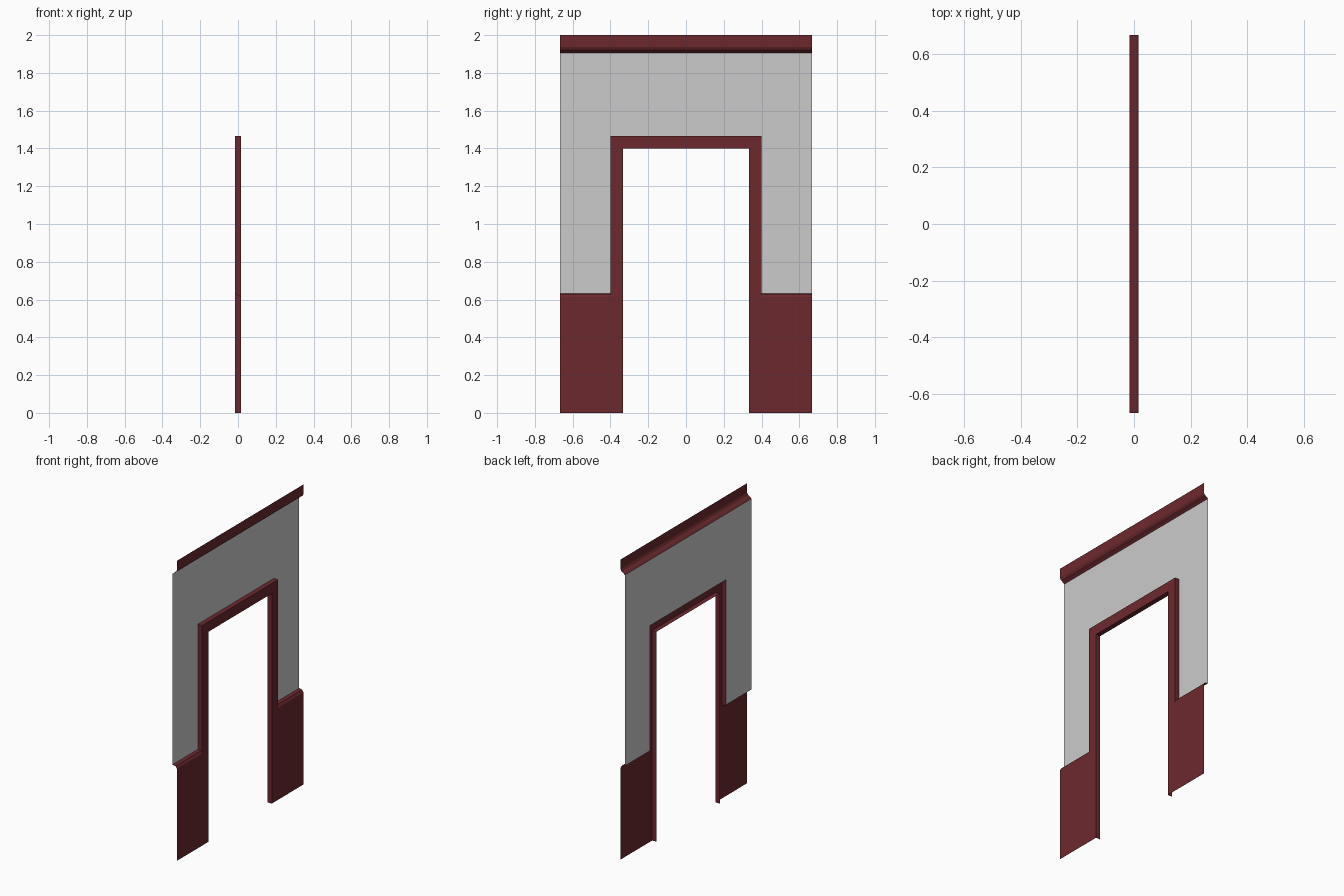
import bpy

if "Cube" in bpy.data.objects:
    bpy.data.objects.remove(bpy.data.objects["Cube"])

FRONT, BACK = 0.016, -0.016      # x of the raised trim and of the wall face
HALF = 0.667                     # half length along y
IN_Y, IN_Z = 0.333, 1.40         # clear opening
OUT_Y, OUT_Z = 0.40, 1.467       # outer edge of the casing
RAIL, TOP = 0.633, 1.905         # bottom and top of the plain wall

red = bpy.data.materials.new("dark_red_wood")
red.diffuse_color = (0.15, 0.022, 0.028, 1)
red.use_nodes = True
red.node_tree.nodes["Principled BSDF"].inputs["Base Color"].default_value = red.diffuse_color


def sheet(name, rows, mat=None, mirror=False):
    """Skin a grid of points, one list per row; optionally mirror across y."""
    n = len(rows[0])
    verts = [p for row in rows for p in row]
    faces = [(i * n + j, (i + 1) * n + j, (i + 1) * n + j + 1, i * n + j + 1)
             for i in range(len(rows) - 1) for j in range(n - 1)]
    mesh = bpy.data.meshes.new(name)
    mesh.from_pydata(verts, [], faces)
    if mat:
        mesh.materials.append(mat)
    ob = bpy.data.objects.new(name, mesh)
    bpy.context.collection.objects.link(ob)
    if mirror:
        m = ob.modifiers.new("mirror", 'MIRROR')
        m.use_axis = (False, True, False)
    return ob


def run(profile, y0, y1):
    """Extrude an (x, z) profile along y."""
    return [[(x, y0, z), (x, y1, z)] for x, z in profile]


def arch(x, y, z, foot):
    """Half of a square arch: up the leg, then in to the centre line."""
    return [(x, y, foot), (x, y, z), (x, 0, z)]


# Crown moulding
crown = [(FRONT, 2.0), (FRONT, 1.937), (0.009, 1.923), (-0.006, 1.914), (BACK, TOP)]
sheet("crown_moulding", run(crown, -HALF, HALF), red)

# Lower panelling with its rounded rail
panel = [(BACK, RAIL), (0.006, 0.629), (FRONT, 0.613), (FRONT, 0)]
sheet("lower_panel", run(panel, OUT_Y, HALF), red, True)

# Plain wall around the doorway
sheet("wall", [arch(BACK, OUT_Y, OUT_Z, RAIL), arch(BACK, HALF, TOP, RAIL)], None, True)

# Door casing: jamb and front face
sheet("door_casing", [arch(BACK, IN_Y, IN_Z, 0), arch(FRONT, IN_Y, IN_Z, 0),
                      arch(FRONT, OUT_Y, OUT_Z, 0)], red, True)

# Outer edge of the casing, returning to the wall above the rail
sheet("casing_edge", [arch(FRONT, OUT_Y, OUT_Z, 0.613),
                      arch(BACK, OUT_Y, OUT_Z, RAIL)], red, True)
